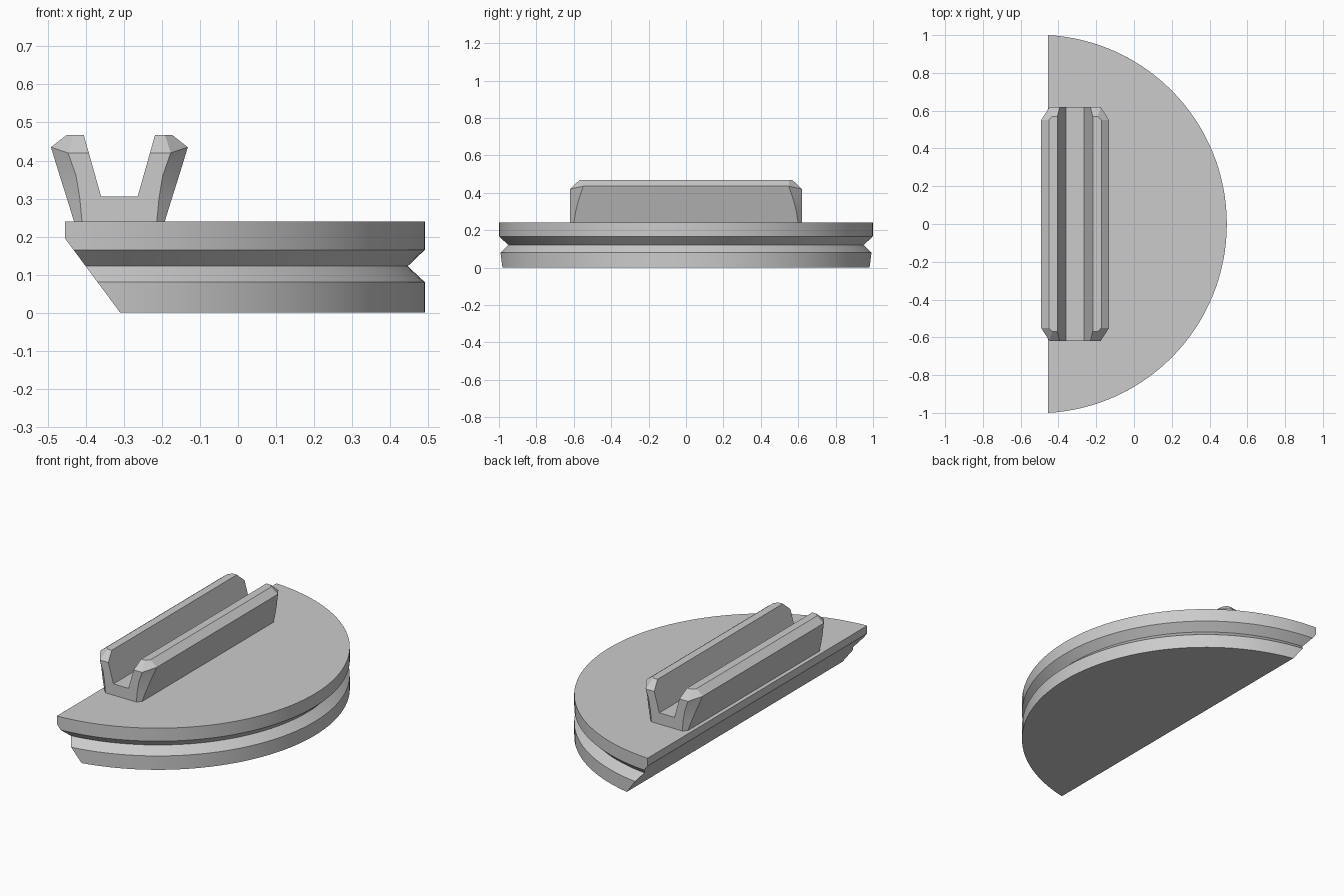
import bpy, bmesh, math
from mathutils import Vector

if "Cube" in bpy.data.objects:
    bpy.data.objects.remove(bpy.data.objects["Cube"], do_unlink=True)

grey = bpy.data.materials.new("light grey plastic")
grey.use_nodes = True
grey.diffuse_color = (0.6, 0.6, 0.6, 1)
grey.node_tree.nodes["Principled BSDF"].inputs["Base Color"].default_value = grey.diffuse_color

CUT_X = -0.455      # straight edge of the half disc
CLIP_X = -0.312     # middle line of the clip
TOP_Z = 0.24        # top of the disc


def loft(rings):
    """Closed solid through a stack of rings with equal point counts."""
    bm = bmesh.new()
    loops = [[bm.verts.new(p) for p in ring] for ring in rings]
    for low, high in zip(loops, loops[1:]):
        for i in range(len(low)):
            j = (i + 1) % len(low)
            bm.faces.new((low[i], low[j], high[j], high[i]))
    bm.faces.new(loops[0][::-1])
    bm.faces.new(loops[-1])
    return bm


def finish(bm, name):
    bmesh.ops.recalc_face_normals(bm, faces=bm.faces)
    mesh = bpy.data.meshes.new(name)
    bm.to_mesh(mesh)
    bm.free()
    mesh.materials.append(grey)
    obj = bpy.data.objects.new(name, mesh)
    bpy.context.collection.objects.link(obj)
    return obj


def select(obj):
    bpy.ops.object.select_all(action="DESELECT")
    obj.select_set(True)
    bpy.context.view_layer.objects.active = obj


def circle(r, z, n=128):
    return [(-0.51 + r * math.cos(math.tau * i / n), r * math.sin(math.tau * i / n), z)
            for i in range(n)]


def octagon(side_x, side_y, end_x, end_y, side_z, end_z):
    """Rectangle with cut corners; sides and ends may sit at different heights."""
    quarter = [(side_x, side_y, side_z), (end_x, end_y, end_z)]
    pts = quarter + [(-x, y, z) for x, y, z in quarter[::-1]]
    pts += [(-x, -y, z) for x, y, z in pts]
    return [(CLIP_X + x, y, z) for x, y, z in pts]


# Half disc with a V groove round the rim
R = 1.0015
bm = loft([circle(r, z) for r, z in
           [(R, 0), (R, 0.08), (R - 0.045, 0.122), (R, 0.165), (R, TOP_Z)]])
# Straight edge, then the sloped undercut below it
for normal in [Vector((-1, 0, 0)), Vector((-0.195, 0, -0.145))]:
    cut = bmesh.ops.bisect_plane(bm, geom=bm.verts[:] + bm.edges[:] + bm.faces[:], dist=1e-6,
                                 plane_co=(CUT_X, 0, 0.195), plane_no=normal, clear_outer=True)
    edges = [e for e in cut["geom_cut"] if isinstance(e, bmesh.types.BMEdge) and e.is_boundary]
    bmesh.ops.edgeloop_fill(bm, edges=edges)
disc = finish(bm, "half_disc")

# Flared clip block with cut corners and a bevelled top
clip = finish(loft([
    octagon(0.118, 0.60, 0.098, 0.62, 0.235, 0.235),
    octagon(0.138, 0.59, 0.104, 0.62, 0.30, 0.30),
    octagon(0.157, 0.575, 0.114, 0.62, 0.36, 0.36),
    octagon(0.180, 0.55, 0.135, 0.62, 0.435, 0.42),
    octagon(0.139, 0.55, 0.120, 0.57, 0.467, 0.467),
]), "clip")

# Tapered channel along the clip
channel = finish(loft([
    [(CLIP_X + sx * w, sy, z) for sx, sy in [(-1, -1), (1, -1), (1, 1), (-1, 1)]]
    for w, z in [(0.048, 0.305), (0.103, 0.50)]]), "channel_cutter")
channel.hide_render = True
select(clip)
mod = clip.modifiers.new("channel", "BOOLEAN")
mod.operation = "DIFFERENCE"
mod.solver = "EXACT"
mod.object = channel
bpy.ops.object.modifier_apply(modifier=mod.name)
bpy.data.objects.remove(channel, do_unlink=True)

for obj in (disc, clip):
    select(obj)
    bpy.ops.object.shade_smooth_by_angle(angle=math.radians(20))
